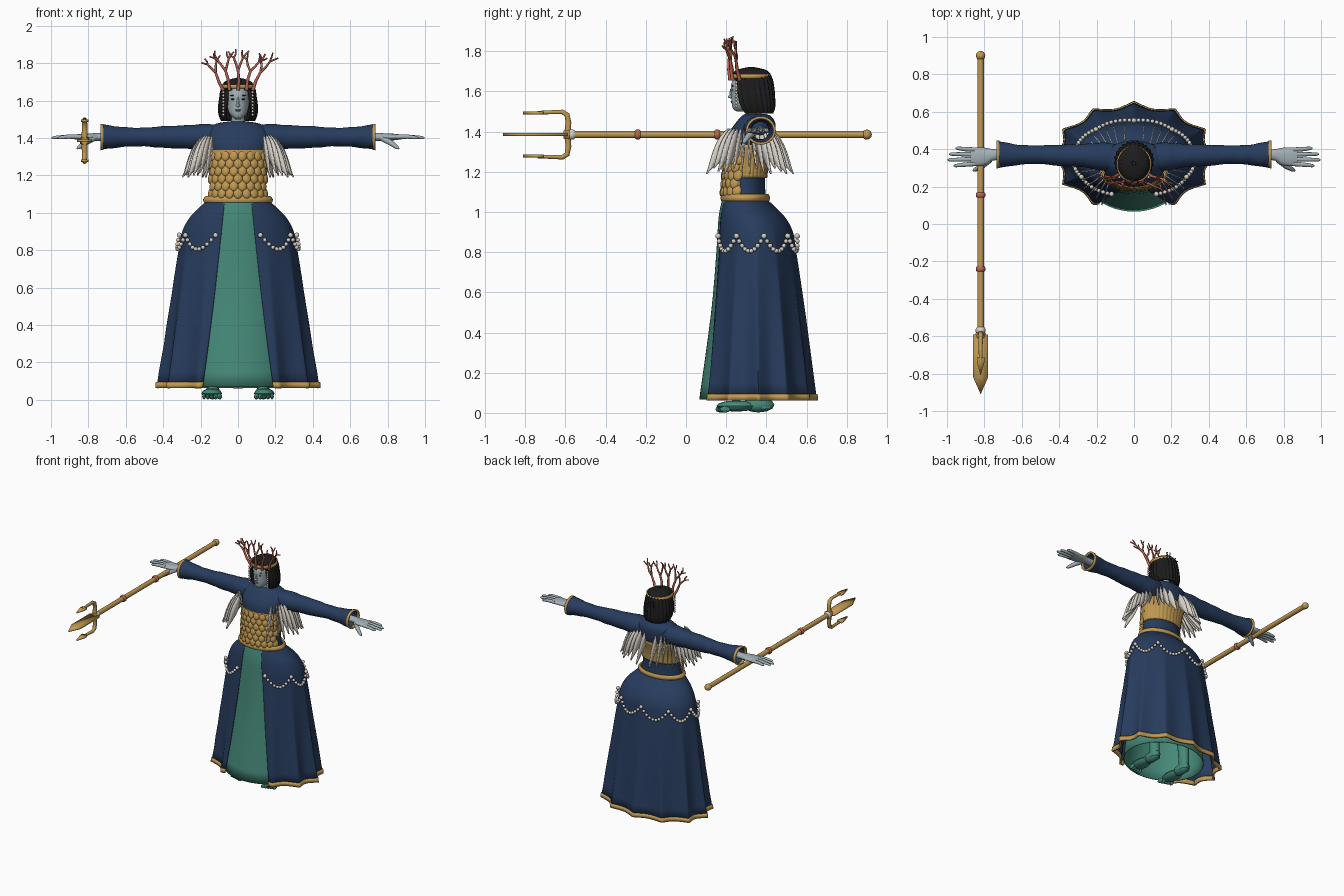
import bpy, bmesh, random
from math import sin, cos, asin, pi, radians, degrees
from mathutils import Matrix, Vector

random.seed(4)
if "Cube" in bpy.data.objects:
    bpy.data.objects.remove(bpy.data.objects["Cube"])


def material(name, *rgb):
    m = bpy.data.materials.new(name)
    m.use_nodes = True
    m.diffuse_color = (*rgb, 1)
    m.node_tree.nodes["Principled BSDF"].inputs["Base Color"].default_value = (*rgb, 1)
    return m


NAVY = material("navy cloth", .02, .045, .11)
GREEN = material("sea green", .06, .25, .19)
GOLD = material("gold", .53, .32, .085)
SKIN = material("grey skin", .36, .43, .46)
CORAL = material("coral red", .5, .13, .08)
WHITE = material("feather white", .68, .64, .57)
BLACK = material("black hair", .012, .012, .013)
LIPS = material("lip grey", .17, .17, .19)


def finish(name, bm, mat, mirror=False, thick=0, offset=-1, angle=50):
    """Turn a bmesh into a shaded object with optional thickness and mirror."""
    me = bpy.data.meshes.new(name)
    bm.to_mesh(me)
    bm.free()
    me.materials.append(mat)
    for p in me.polygons:
        p.use_smooth = True
    me.set_sharp_from_angle(angle=radians(angle))
    ob = bpy.data.objects.new(name, me)
    bpy.context.scene.collection.objects.link(ob)
    if thick:
        mod = ob.modifiers.new("Thickness", "SOLIDIFY")
        mod.thickness, mod.offset = thick, offset
    if mirror:
        ob.modifiers.new("Mirror", "MIRROR")
    return ob


def refine(rings, steps):
    """Smoothly interpolate between cross-section rings."""
    out = []
    for i in range(len(rings) - 1):
        a, b, c, d = (rings[min(max(i + k, 0), len(rings) - 1)] for k in (-1, 0, 1, 2))
        for s in range(steps):
            t = s / steps
            out.append([q + .5 * t * (r - p + t * (2*p - 5*q + 4*r - e + t * (3*(q - r) + e - p)))
                        for p, q, r, e in zip(a, b, c, d)])
    return out + [list(rings[-1])]


def loft(name, mat, rings, n=48, wave=None, gap=None, steps=4, turn=None, caps=False, **kw):
    """Skin elliptical rings (z, centre y, radius x, radius y); gap opens the front."""
    bm = bmesh.new()
    rows = []
    for z, cy, rx, ry in refine(rings, steps):
        g = gap(z, rx) if gap else 0
        row = []
        for i in range(n + 1 if gap else n):
            t = radians(-90 + g + (360 - 2 * g) * i / n)
            k = wave(t, z) if wave else 1
            row.append(bm.verts.new((rx * k * cos(t), cy + ry * k * sin(t), z)))
        rows.append(row)
    for a, b in zip(rows, rows[1:]):
        for i in range(n):
            j = (i + 1) % len(a)
            bm.faces.new((a[i], a[j], b[j], b[i]))
    if caps:
        bm.faces.new(rows[0][::-1])
        bm.faces.new(rows[-1])
    if turn:
        bm.transform(turn)
    return finish(name, bm, mat, **kw)


def blob(bm, loc, size, rot=None, seg=12):
    m = Matrix.Translation(loc) @ (rot or Matrix()) @ Matrix.Diagonal((*size, 1))
    bmesh.ops.create_uvsphere(bm, u_segments=seg, v_segments=max(6, seg // 2), radius=1, matrix=m)


def blobs(name, mat, items, **kw):
    bm = bmesh.new()
    for item in items:
        blob(bm, *item)
    return finish(name, bm, mat, **kw)


def tubes(name, mat, paths, res=3):
    """Round tubes through points (x, y, z, radius)."""
    cu = bpy.data.curves.new(name, "CURVE")
    cu.dimensions, cu.bevel_depth, cu.bevel_resolution, cu.use_fill_caps = "3D", 1, res, True
    for path in paths:
        sp = cu.splines.new("POLY")
        sp.points.add(len(path) - 1)
        sp.use_smooth = True
        for p, (x, y, z, r) in zip(sp.points, path):
            p.co, p.radius = (x, y, z, 1), r
    cu.materials.append(mat)
    ob = bpy.data.objects.new(name, cu)
    bpy.context.scene.collection.objects.link(ob)


# Skirt with twelve pleats, open at the front over a green underskirt
def pleat(t, z):
    return 1 + .13 * max(0, 1 - z / .95) * (1 - abs(sin(6 * t)))


def slit(z, rx):
    return degrees(asin((.075 + .107 * (1.05 - z)) / (rx * 1.03)))


loft("skirt", NAVY, [(.07, .36, .39, .26), (.5, .355, .345, .225), (.8, .35, .312, .195),
     (.9, .345, .296, .186), (.97, .33, .262, .166), (1.02, .31, .215, .138), (1.06, .295, .172, .112)],
     n=192, wave=pleat, gap=slit, thick=.006)
loft("skirt_hem", GOLD, [(.063, .36, .396, .266), (.094, .36, .394, .264)],
     n=192, wave=pleat, gap=slit, steps=1, thick=.014)
loft("underskirt", GREEN, [(.068, .36, .335, .294), (.5, .355, .3, .23), (.8, .35, .26, .199),
     (.97, .33, .22, .168), (1.06, .295, .165, .116)], n=64,
     wave=lambda t, z: 1 - (.12 * (1 + sin(t)) if z < .9 else .08 * (1 + sin(t))), thick=.004)

# Pearl swags around the hips
pearls = []
for i in range(8 * 9 + 1):
    t = radians(-68 + 316 * i / 72)
    sag = sin(pi * (i % 9) / 9)
    grow = .006 * sag
    pearls.append(((( .32 + grow) * cos(t), .349 + (.204 + grow) * sin(t), .88 - .075 * sag),
                   [.014 if i % 9 == 0 else .0115] * 3, None, 10))
blobs("pearl_swags", WHITE, pearls)

# Torso, belt and bodice
loft("torso", NAVY, [(1.05, .295, .168, .11), (1.1, .295, .152, .1), (1.2, .298, .146, .098),
     (1.3, .31, .158, .112), (1.38, .325, .172, .118), (1.44, .345, .165, .1),
     (1.475, .35, .12, .075), (1.488, .345, .05, .05)])
loft("belt", GOLD, [(1.055, .295, .182, .12), (1.072, .295, .186, .123), (1.09, .295, .172, .115)], thick=.012)
loft("bodice_front", GOLD, [(1.08, .293, .158, .108), (1.2, .295, .153, .108), (1.335, .314, .168, .122)],
     n=40, gap=lambda z, r: 0, wave=lambda t, z: 1 if sin(t) < -.3 else .9)
loft("bodice_back", GOLD, [(1.17, .298, .15, .104), (1.25, .303, .157, .11), (1.335, .317, .172, .124)],
     n=160, gap=lambda z, r: 65, wave=lambda t, z: 1 + .025 * abs(sin(16 * t)), thick=.008)
scales = []
for row in range(6):
    z = 1.105 + .04 * row
    for i in range(9 - row % 2):
        t = radians(-90 + 17 * (i - (8 - row % 2) / 2))
        rot = Matrix.Rotation(t + pi / 2, 4, "Z") @ Matrix.Rotation(radians(-12), 4, "X")
        scales.append(((.156 * cos(t), .295 + .003 * row + .113 * sin(t), z), (.025, .014, .031), rot))
blobs("bodice_scales", GOLD, scales)

# Feathers: upright leaf blades radiating from below the shoulders
bm = bmesh.new()
for i in range(16):
    deg = -52 + 9.2 * i
    t, d = radians(deg), radians(deg * 1.4 if deg < 0 else deg)
    base = Vector((.172 * cos(t) ** .5, .305 + .105 * sin(t), 0))
    out = Vector((cos(d), sin(d), 0))
    size = (1, .88, .95)[i % 3]
    last = None
    for k in range(10):
        s = k / 9
        w = .031 * max(.08, sin(pi * s ** .75)) * size
        mid = base + out * (.01 + .115 * s ** 1.2) * size + Vector((0, 0, 1.415 - .225 * s * size))
        side = (out * .87 + Vector((0, 0, .5))) * w
        pair = bm.verts.new(mid - side), bm.verts.new(mid + side)
        if last:
            bm.faces.new((last[0], last[1], pair[1], pair[0]))
        last = pair
finish("feathers", bm, WHITE, mirror=True, thick=.007, offset=0)

# Sleeves and cuffs run along x
along_x = Matrix.Translation((0, 0, 1.405)) @ Matrix.Rotation(pi / 2, 4, "Y")
loft("sleeves", NAVY, [(.07, .355, .062, .07), (.17, .36, .07, .075), (.27, .365, .063, .062),
     (.4, .367, .058, .056), (.5, .37, .05, .05), (.6, .37, .052, .052), (.68, .37, .061, .064),
     (.73, .372, .068, .072)], n=32, turn=along_x, mirror=True, thick=.006,
     wave=lambda t, z: 1 + .02 * sin(3 * t + 60 * z))
loft("cuffs", GOLD, [(.718, .372, .069, .073), (.735, .372, .071, .075)], n=32, steps=1,
     turn=along_x, mirror=True, thick=.012)

# Hands
loft("palms", SKIN, [(.66, .37, .024, .028), (.75, .37, .022, .03), (.79, .362, .019, .045),
     (.84, .36, .017, .05), (.875, .36, .012, .046)], n=24, turn=along_x, mirror=True, caps=True)
fingers = []
for s in (1, -1):
    for i, tip in enumerate((.965, .997, .99, .955)):
        y0, y1 = .322 + .025 * i, .312 + .031 * i
        fingers.append([(s * .85, y0, 1.406, .0125), (s * .91, (y0 + y1) / 2, 1.407, .0115),
                        (s * (tip - .012), y1, 1.402, .009), (s * tip, y1, 1.401, .003)])
    fingers.append([(s * .77, .345, 1.4, .017), (s * .815, .308, 1.375, .015),
                    (s * .85, .29, 1.35, .011), (s * .862, .285, 1.342, .003)])
tubes("fingers", SKIN, fingers)

# Legs and feet
loft("ankles", GREEN, [(.02, .385, .035, .045), (.1, .385, .034, .04), (.4, .37, .05, .055)],
     n=20, turn=Matrix.Translation((.135, 0, 0)), mirror=True)
feet = [((.14, .25, .034), (.055, .1, .028)), ((.135, .36, .04), (.04, .08, .038))]
feet += [((.098 + .021 * i, .172 + .006 * i, .018), (.0135 - .001 * i, .026, .016)) for i in range(5)]
blobs("feet", GREEN, feet, mirror=True)

# Head, neck and face
loft("head", SKIN, [(1.5, .27, .012, .016), (1.512, .272, .03, .037), (1.54, .288, .05, .06),
     (1.59, .31, .061, .085), (1.64, .318, .065, .092), (1.69, .325, .05, .07), (1.705, .325, .01, .01)])
loft("neck", SKIN, [(1.44, .345, .045, .045), (1.5, .335, .036, .038), (1.56, .325, .038, .042)], n=24)
blobs("nose", SKIN, [((0, .222, 1.574), (.0105, .013, .009)), ((0, .226, 1.592), (.007, .009, .026))])
blobs("eyes", BLACK, [((.026, .2315, 1.607), (.0125, .004, .0035))], mirror=True)
blobs("eyebrows", BLACK, [((.028, .233, 1.627), (.017, .004, .003), Matrix.Rotation(-.15, 4, "Y"))], mirror=True)
blobs("lips", LIPS, [((0, .229, 1.55), (.016, .007, .003)), ((0, .23, 1.544), (.013, .007, .004))])

# Bobbed hair with strand ridges
loft("hair", BLACK, [(1.49, .35, .088, .082), (1.52, .343, .1, .098), (1.56, .335, .104, .106),
     (1.62, .33, .097, .106), (1.67, .325, .088, .1), (1.705, .325, .064, .075), (1.722, .325, .008, .008)],
     n=168, gap=lambda z, r: 47 * min(1, max(0, (1.69 - z) / .035)),
     wave=lambda t, z: 1 + .035 * sin(24 * t + 12 * z) * min(1, (1.74 - z) / .06), thick=.02)
blobs("hair_pearls", WHITE, [((.078, .25, 1.525 + .017 * i), [.0075] * 3) for i in range(8)], mirror=True)

# Crown band with branching coral
loft("crown_band", GOLD, [(1.664, .32, .094, .1), (1.686, .32, .094, .1)], steps=1, thick=.008)
coral = []


def grow(p, lean, tilt, length, r, depth):
    step = Vector((sin(lean), tilt, cos(lean))) * length
    mid = p + step * .5 + Vector((random.uniform(-.006, .006), random.uniform(-.005, .005), 0))
    end = p + step
    coral.append([(*p, r), (*mid, r * .9), (*end, r * .75)])
    if depth:
        for s in (-1, 1):
            grow(end, lean + s * random.uniform(.3, .55), tilt + s * random.uniform(-.25, .2),
                 length * random.uniform(.55, .72), r * .75, depth - 1)


for i in range(-2, 3):
    a = radians(29 * i)
    grow(Vector((.094 * sin(a), .32 - .1 * cos(a), 1.655)), .2 * i, -.05 - .12 * abs(i) / 2, .105, .0095, 2)
tubes("coral_branches", CORAL, coral, res=2)

# Trident lying along y
TX, TZ = -.82, 1.385


def rods(name, mat, profile):
    tubes(name, mat, [[(TX, y, TZ, r) for y, r in part] for part in profile])


rods("trident_shaft", GOLD, [[(-.6, .018), (.9, .018)], [(-.61, .02), (-.585, .028), (-.575, .02)]])
blobs("trident_pommel", GOLD, [((TX, .9, TZ), (.025, .025, .025), None, 16)])
rods("trident_rings", CORAL, [[(y - .014, .02), (y - .007, .026), (y + .007, .026), (y + .014, .02)]
                              for y in (-.24, .155)])
rods("trident_collar", WHITE, [[(-.585, .02), (-.575, .027), (-.562, .027), (-.552, .02)]])
tubes("trident_fork", GOLD, [[(TX, -.59, TZ, .017), (TX, -.585, TZ + s * .06, .015),
                              (TX, -.592, TZ + s * .098, .014), (TX, -.615, TZ + s * .113, .012),
                              (TX, -.74, TZ + s * .109, .009)] for s in (1, -1)])
bm = bmesh.new()
for dz, w, y0, y1, y2 in ((0, .04, -.59, -.82, -.91), (.107, .02, -.71, -.74, -.81), (-.107, .02, -.71, -.74, -.81)):
    outline = [(-w, y0), (-w, y1), (0, y2), (w, y1), (w, y0)]
    bm.faces.new([bm.verts.new((TX + x, y, TZ + dz)) for x, y in outline])
finish("trident_blades", bm, GOLD, thick=.014, offset=0)
